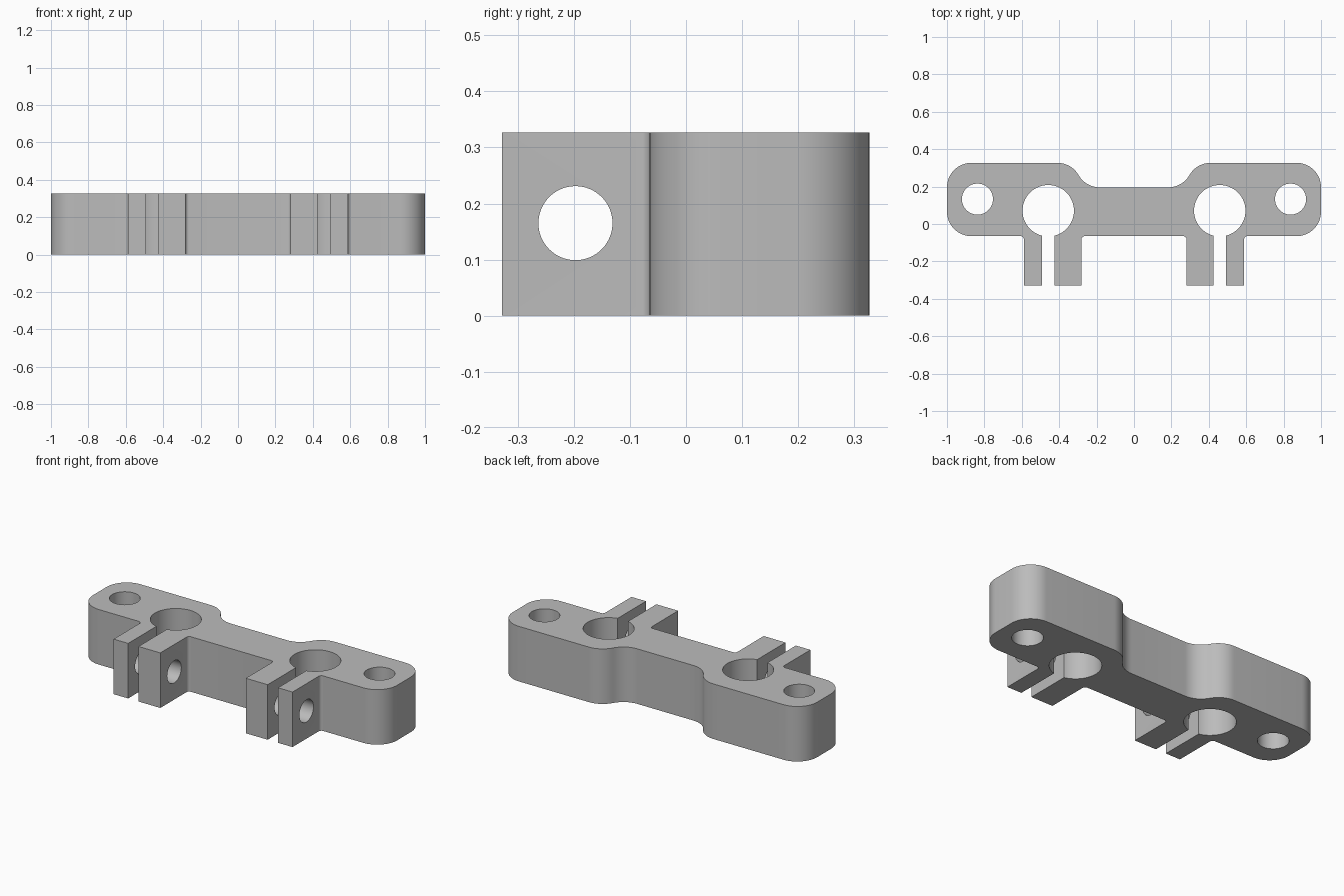
import bpy, bmesh, math
from mathutils import Matrix

if "Cube" in bpy.data.objects:
    bpy.data.objects.remove(bpy.data.objects["Cube"])

H = 0.327                      # thickness
TOP, BOT, LEG = 0.327, -0.065, -0.328
R = 0.131                      # large corner radius
F = 0.018                      # small fillet at clamp tabs
BX, BY, BR = 0.4585, 0.071, 0.1375   # clamp bore
SLOT = 0.034                   # half slot width


def arc(cx, cy, r, a0, a1, n):
    out = []
    for i in range(n + 1):
        a = math.radians(a0 + (a1 - a0) * i / n)
        out.append((cx + r * math.cos(a), cy + r * math.sin(a)))
    return out


# Right half of the outline, from bottom middle round to top middle
d = math.degrees(math.asin(SLOT / BR))
half = arc(0.281 - F, BOT - F, F, 90, 0, 6)
half += [(0.281, LEG), (BX - SLOT, LEG)]
half += arc(BX, BY, BR, 270 - d, -90 + d, 64)
half += [(BX + SLOT, LEG), (0.588, LEG)]
half += arc(0.588 + F, BOT - F, F, 180, 90, 6)
half += arc(1 - R, BOT + R, R, -90, 0, 16)
half += arc(1 - R, TOP - R, R, 0, 90, 16)
half += arc(0.41, TOP - R, R, 90, 30 + 120, 12)[:-1]
half += arc(0.41 - R * math.sqrt(3), TOP, R, -30, -90, 12)
outline = half + [(-x, y) for x, y in reversed(half)]

# Extruded body
bm = bmesh.new()
face = bm.faces.new([bm.verts.new((x, y, 0)) for x, y in outline])
ext = bmesh.ops.extrude_face_region(bm, geom=[face])
bmesh.ops.translate(bm, vec=(0, 0, H),
                    verts=[v for v in ext["geom"] if isinstance(v, bmesh.types.BMVert)])
bmesh.ops.recalc_face_normals(bm, faces=bm.faces)
mesh = bpy.data.meshes.new("clamp_bracket")
bm.to_mesh(mesh)
bm.free()
body = bpy.data.objects.new("clamp_bracket", mesh)
bpy.context.collection.objects.link(body)
bpy.context.view_layer.objects.active = body
body.select_set(True)


def drill(name, loc, r, length, axis):
    """Cut a round hole through the body."""
    b = bmesh.new()
    rot = Matrix.Rotation(math.pi / 2, 4, 'Y') if axis == 'X' else Matrix()
    bmesh.ops.create_cone(b, cap_ends=True, segments=64, radius1=r, radius2=r,
                          depth=length, matrix=Matrix.Translation(loc) @ rot)
    me = bpy.data.meshes.new(name)
    b.to_mesh(me)
    b.free()
    cutter = bpy.data.objects.new(name, me)
    cutter.hide_render = True
    bpy.context.collection.objects.link(cutter)
    mod = body.modifiers.new(name, 'BOOLEAN')
    mod.operation = 'DIFFERENCE'
    mod.solver = 'EXACT'
    mod.object = cutter
    bpy.ops.object.modifier_apply(modifier=name)
    bpy.data.objects.remove(cutter)


# Mounting holes at both ends, and the screw hole through all tabs
for s in (-1, 1):
    drill("mount_hole", (s * 0.837, 0.133, H / 2), 0.083, 1, 'Z')
drill("screw_hole", (0, -0.197, 0.165), 0.066, 1.5, 'X')

# Material
mat = bpy.data.materials.new("plain grey")
mat.diffuse_color = (0.5, 0.5, 0.5, 1)
mat.use_nodes = True
mat.node_tree.nodes["Principled BSDF"].inputs["Base Color"].default_value = mat.diffuse_color
body.data.materials.clear()
body.data.materials.append(mat)
bpy.ops.object.shade_smooth_by_angle(angle=math.radians(30))
